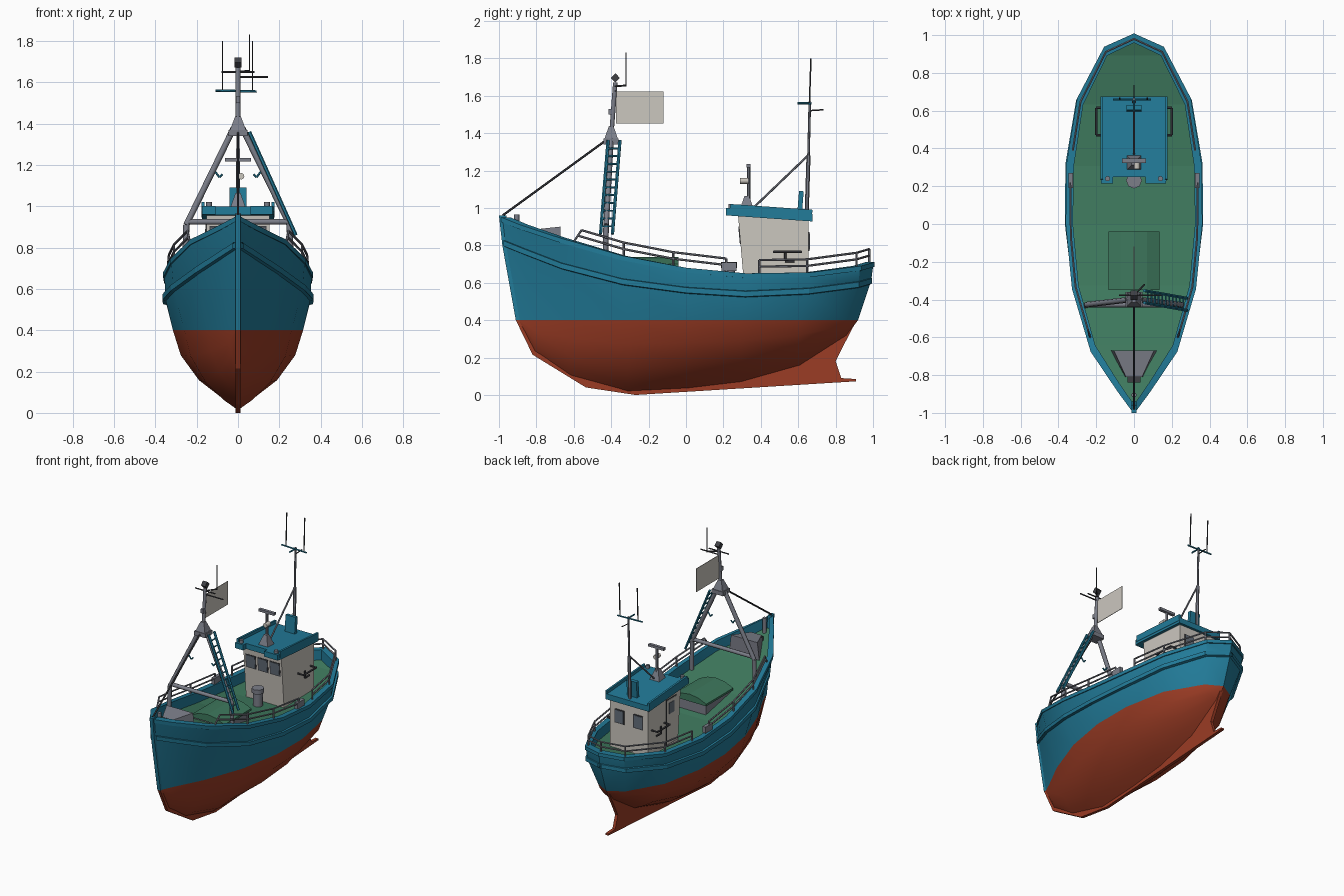
import bpy, bmesh, math
from mathutils import Vector, Matrix

if "Cube" in bpy.data.objects:
    bpy.data.objects.remove(bpy.data.objects["Cube"])

def material(name, rgb):
    m = bpy.data.materials.new(name)
    m.diffuse_color = (*rgb, 1)
    m.use_nodes = True
    m.node_tree.nodes["Principled BSDF"].inputs["Base Color"].default_value = m.diffuse_color
    return m

TEAL = material("teal paint", (0.016, 0.2, 0.32))
RED = material("red antifouling", (0.33, 0.045, 0.018))
GREEN = material("green deck", (0.048, 0.19, 0.11))
CREAM = material("off white", (0.6, 0.57, 0.52))
GREY = material("grey metal", (0.2, 0.21, 0.25))
DARK = material("dark metal", (0.05, 0.052, 0.06))
GLASS = material("window glass", (0.13, 0.16, 0.2))

def finish(name, bm, mats, smooth=None):
    bmesh.ops.recalc_face_normals(bm, faces=bm.faces)
    me = bpy.data.meshes.new(name)
    bm.to_mesh(me)
    bm.free()
    ob = bpy.data.objects.new(name, me)
    bpy.context.collection.objects.link(ob)
    for m in mats:
        me.materials.append(m)
    if smooth:
        bpy.ops.object.select_all(action='DESELECT')
        ob.select_set(True)
        bpy.context.view_layer.objects.active = ob
        bpy.ops.object.shade_smooth_by_angle(angle=math.radians(smooth))
    return ob

def box(name, c, size, mat, rx=0.0, taper=1.0):
    bm = bmesh.new()
    bmesh.ops.create_cube(bm, size=1)
    for v in bm.verts:
        if v.co.z > 0:
            v.co.x *= taper
            v.co.y *= taper
    M = Matrix.Translation(c) @ Matrix.Rotation(rx, 4, 'X') @ Matrix.Diagonal((*size, 1))
    bmesh.ops.transform(bm, matrix=M, verts=bm.verts)
    return finish(name, bm, [mat])

def rods(name, paths, r, mat, n=6, r2=None):
    """Straight round bars along each path of points."""
    bm = bmesh.new()
    for path in paths:
        for a, b in zip(path, path[1:]):
            a, b = Vector(a), Vector(b)
            d = b - a
            M = Matrix.Translation((a + b) / 2) @ d.to_track_quat('Z', 'Y').to_matrix().to_4x4()
            bmesh.ops.create_cone(bm, cap_ends=True, segments=n, radius1=r,
                                  radius2=r if r2 is None else r2, depth=d.length, matrix=M)
    return finish(name, bm, [mat], 50)

def prism(name, pts, mat, offset):
    """Polygon of 3D points extruded by an offset vector."""
    bm = bmesh.new()
    f = bm.faces.new([bm.verts.new(p) for p in pts])
    g = bmesh.ops.extrude_face_region(bm, geom=[f])
    bmesh.ops.translate(bm, vec=offset, verts=[v for v in g['geom'] if isinstance(v, bmesh.types.BMVert)])
    return finish(name, bm, [mat])

def lerp_table(xs, vs, x):
    x = min(max(x, xs[0]), xs[-1])
    for i in range(len(xs) - 1):
        if x <= xs[i + 1]:
            t = (x - xs[i]) / (xs[i + 1] - xs[i])
            return vs[i] + t * (vs[i + 1] - vs[i])

# Hull lines by station
YS = [-0.98, -0.88, -0.67, -0.34, 0, 0.32, 0.66, 0.93, 1.0]
SHEER = [0.95, 0.91, 0.84, 0.745, 0.68, 0.65, 0.655, 0.69, 0.71]
RUB = [0.81, 0.77, 0.69, 0.605, 0.56, 0.54, 0.555, 0.59, 0.61]
W_TOP = [0.012, 0.085, 0.225, 0.322, 0.355, 0.35, 0.295, 0.155, 0]
W_RUB = [0.01, 0.072, 0.195, 0.312, 0.353, 0.35, 0.293, 0.15, 0]
W_WL = [0.008, 0.05, 0.15, 0.26, 0.315, 0.315, 0.255, 0.11, 0]
KY = [-0.9, -0.81, -0.53, -0.27, 0.2, 0.5, 0.8, 0.92]
KZ = [0.4, 0.22, 0.045, 0.012, 0.05, 0.11, 0.24, 0.4]
DEPTH = 0.075

def top_row(inset, drop):
    return [(w * inset, y * (1 - (1 - inset) * 0.45), z - drop) for w, y, z in zip(W_TOP, YS, SHEER)]

wl_y = [-0.9 + (y + 0.98) / 1.98 * 1.82 for y in YS]
rows = [top_row(0.91, DEPTH), top_row(0.91, 0), top_row(1.02, 0), top_row(1.02, 0.025), top_row(1, 0.025)]
rows.append([(w, y * 0.99, z) for w, y, z in zip(W_RUB, YS, RUB)])
rows.append([(w, y, 0.4) for w, y in zip(W_WL, wl_y)])
for f, k in ((0.33, 0.88), (0.66, 0.6), (0.88, 0.27), (1.0, 0.02)):
    rows.append([(w * k, y, 0.4 + (lerp_table(KY, KZ, y) - 0.4) * f) for w, y in zip(W_WL, wl_y)])

bm = bmesh.new()
for s in (-1, 1):
    grid = [[bm.verts.new((s * x, y, z)) for x, y, z in row] for row in rows]
    for j in range(len(rows) - 1):
        for i in range(len(YS) - 1):
            f = bm.faces.new((grid[j][i], grid[j][i + 1], grid[j + 1][i + 1], grid[j + 1][i]))
            f.material_index = 1 if j >= 6 else 0
bmesh.ops.remove_doubles(bm, verts=bm.verts, dist=0.0005)
finish("hull", bm, [TEAL, RED], 32)

# Deck
bm = bmesh.new()
edge = [[bm.verts.new((s * x, y, z)) for x, y, z in rows[0]] for s in (-1, 1)]
for i in range(len(YS) - 1):
    bm.faces.new((edge[0][i], edge[1][i], edge[1][i + 1], edge[0][i + 1]))
bmesh.ops.remove_doubles(bm, verts=bm.verts, dist=0.0005)
finish("deck", bm, [GREEN])

# Rubbing strake
bm = bmesh.new()
for s in (-1, 1):
    sec = [[bm.verts.new((s * (x + dx), y * (1 + dx * 0.4), z + dz)) for x, y, z in rows[5]]
           for dx, dz in ((-0.005, 0.018), (0.013, 0.014), (0.013, -0.014), (-0.005, -0.018))]
    for j in range(4):
        for i in range(len(YS) - 1):
            bm.faces.new((sec[j][i], sec[j][i + 1], sec[(j + 1) % 4][i + 1], sec[(j + 1) % 4][i]))
finish("rubbing_strake", bm, [TEAL])

# Stem post, keel and skeg
stem = [(-1.0, 0.96), (-0.982, 0.8), (-0.91, 0.4), (-0.87, 0.4), (-0.94, 0.8), (-0.96, 0.96)]
keel = [(-0.91, 0.4), (-0.82, 0.215), (-0.535, 0.04), (-0.27, 0.0), (0.91, 0.073), (0.91, 0.085),
        (0.83, 0.09), (0.8, 0.18), (0.84, 0.26), (0.91, 0.395), (0.8, 0.32), (0.4, 0.2),
        (-0.3, 0.1), (-0.5, 0.12), (-0.78, 0.28), (-0.87, 0.4)]
prism("stem_post", [(-0.013, y, z) for y, z in stem], TEAL, (0.026, 0, 0))
prism("keel", [(-0.011, y, z) for y, z in keel], RED, (0.022, 0, 0))

# Bulwark railings
def on_rail(s, y, h):
    return (s * lerp_table(YS, W_TOP, y) * 0.96, y * 0.98, lerp_table(YS, SHEER, y) + h)

fore_y = [-0.57, -0.34, -0.07, 0.22]
aft_y = [0.4, 0.66, 0.93, 1.0]
for s, side in ((-1, "left"), (1, "right")):
    paths = [[on_rail(s, -0.61, 0)] + [on_rail(s, y, 0.07) for y in fore_y] + [on_rail(s, 0.22, 0)],
             [on_rail(s, y, 0.035) for y in [-0.59] + fore_y[1:]]]
    paths += [[on_rail(s, y, 0), on_rail(s, y, 0.07)] for y in fore_y[1:3]]
    rods(side + "_fore_railing", paths, 0.006, GREY)
    paths = [[on_rail(s, y, h) for y in aft_y] for h in (0.035, 0.07)]
    paths += [[on_rail(s, y, 0), on_rail(s, y, 0.07)] for y in aft_y]
    rods(side + "_aft_railing", paths, 0.006, GREY)

# Wheelhouse walls with raked front
wall = [(0.312, 0.57), (0.278, 0.965), (0.655, 0.94), (0.655, 0.57)]
prism("wheelhouse", [(-0.153, y, z) for y, z in wall], CREAM, (0.306, 0, 0))
# Roof sloping aft, with a notched front edge
outline = [(-0.175, 0.215), (-0.11, 0.215), (-0.11, 0.25), (0.06, 0.25), (0.06, 0.215), (0.168, 0.215),
           (0.175, 0.25), (0.175, 0.675), (-0.175, 0.675)]
prism("roof", [(x, y, 0.96 - (y - 0.215) * 0.07) for x, y in outline], TEAL, (0, 0, 0.04))
for s in (-1, 1):
    box("roof_edge", (s * 0.17, 0.455, 0.983), (0.014, 0.44, 0.045), TEAL, -0.07)

# Front and back windows
rake = math.atan(0.034 / 0.395)
for x in (-0.097, 0, 0.097):
    box("front_window_frame", (x, 0.2905, 0.855), (0.084, 0.009, 0.1), DARK, rake)
    box("front_window", (x, 0.288, 0.855), (0.07, 0.009, 0.086), GLASS, rake)
for x in (-0.075, 0.075):
    box("back_window_frame", (x, 0.656, 0.82), (0.078, 0.008, 0.1), DARK)
    box("back_window", (x, 0.658, 0.82), (0.064, 0.008, 0.086), GLASS)
# Left side door
box("door_frame", (-0.153, 0.39, 0.755), (0.006, 0.12, 0.33), DARK)
box("door", (-0.155, 0.39, 0.755), (0.006, 0.108, 0.318), CREAM)
box("door_window", (-0.157, 0.39, 0.85), (0.006, 0.06, 0.08), GLASS)
# Side brackets
for s in (-1, 1):
    rods("side_bracket", [[(s * 0.15, 0.47, 0.765), (s * 0.2, 0.47, 0.765), (s * 0.2, 0.615, 0.765),
                           (s * 0.15, 0.615, 0.765)],
                          [(s * 0.17, 0.53, 0.765), (s * 0.17, 0.53, 0.715), (s * 0.17, 0.58, 0.715)]], 0.007, DARK)

# Roof gear: funnel panel, radar, lamps
box("funnel", (0, 0.612, 1.03), (0.08, 0.025, 0.12), TEAL, -0.08)
box("radar_base", (0, 0.325, 1.025), (0.08, 0.08, 0.08), GREY, 0, 0.3)
rods("radar_post", [[(0, 0.335, 1.03), (0, 0.335, 1.215)]], 0.009, GREY)
box("radar_bar", (0, 0.335, 1.225), (0.125, 0.022, 0.018), GREY)
rods("horn", [[(0.015, 0.29, 1.145), (0.015, 0.335, 1.145)]], 0.016, CREAM, 8)
for x in (-0.14, 0.14):
    rods("roof_lamp", [[(x, 0.24, 0.99), (x, 0.24, 1.02)]], 0.014, GREY, 8)

# Aft mast with aerials and stay
rods("aft_mast", [[(0, 0.645, 0.96), (0, 0.655, 1.28)]], 0.011, GREY)
rods("aft_mast_top", [[(0, 0.655, 1.28), (0, 0.662, 1.57)]], 0.007, GREY)
rods("aft_stay", [[(0, 0.652, 1.28), (0, 0.37, 1.01)]], 0.006, GREY)
rods("aerial_yard", [[(-0.11, 0.66, 1.56), (0.09, 0.66, 1.555)], [(0, 0.595, 1.56), (0, 0.67, 1.56)]], 0.006, TEAL)
rods("aerials", [[(-0.075, 0.66, 1.56), (-0.075, 0.668, 1.8)], [(0.07, 0.66, 1.56), (0.07, 0.668, 1.8)],
                 [(0, 0.662, 1.52), (0, 0.735, 1.525)]], 0.004, DARK)

# Fore mast frame
APEX = (0, -0.4, 1.38)
for s in (-1, 1):
    rods("mast_leg", [[(s * 0.02, -0.4, 1.38), (s * 0.25, -0.427, 0.91), (s * 0.255, -0.432, 0.7)]], 0.015, GREY, 8)
    rods("mast_hook", [[(s * 0.12, -0.41, 1.18), (s * 0.09, -0.41, 1.14), (s * 0.075, -0.41, 1.155)]], 0.005, TEAL)
rods("mast_crossbar", [[(-0.25, -0.427, 0.925), (0.25, -0.427, 0.925)]], 0.014, GREY, 8)
box("mast_head", (0, -0.4, 1.355), (0.09, 0.08, 0.03), GREY)
box("mast_head_cone", (0, -0.4, 1.4), (0.08, 0.075, 0.07), GREY, 0, 0.35)
rods("fore_mast", [[APEX, (0, -0.378, 1.67)]], 0.012, GREY, 8)
box("mast_lamp", (0, -0.378, 1.695), (0.035, 0.035, 0.035), DARK, 0.78)
box("mast_lamp_low", (0, -0.4, 1.515), (0.02, 0.03, 0.03), GREY)
rods("fore_yard", [[(-0.08, -0.378, 1.65), (0.08, -0.378, 1.65)], [(0, -0.378, 1.65), (0.055, -0.32, 1.655)],
                   [(0, -0.378, 1.625), (0.145, -0.378, 1.625)]], 0.005, DARK)
rods("fore_aerial", [[(0.055, -0.32, 1.65), (0.055, -0.32, 1.83)]], 0.003, DARK)
rods("forestay", [[(0, -0.43, 1.36), (0, -0.98, 0.96)]], 0.006, DARK)
box("signal_flag", (0, -0.247, 1.537), (0.004, 0.255, 0.17), CREAM)

# Ladder on the right mast leg
def ladder(t, dy):
    return (0.055 + 0.225 * t, -0.385 - 0.04 * t + dy, 1.36 - 0.5 * t)
rods("ladder_rails", [[ladder(0, d), ladder(1, d)] for d in (-0.032, 0.032)], 0.009, TEAL)
rods("ladder_rungs", [[ladder(i / 12, -0.032), ladder(i / 12, 0.032)] for i in range(1, 12)], 0.005, TEAL)

# Cargo hatch with curved lid
box("hatch_coaming", (0, -0.195, 0.645), (0.25, 0.29, 0.1), GREY)
lid = [(-0.135, 0.685), (-0.135, 0.7), (-0.07, 0.728), (0, 0.738), (0.07, 0.728), (0.135, 0.7), (0.135, 0.685)]
prism("hatch_lid", [(x, -0.35, z) for x, z in lid], GREEN, (0, 0.31, 0))

# Bow locker, windlass, bollard and capstan
plan = [(-0.125, -0.67), (-0.05, -0.81), (0.05, -0.81), (0.125, -0.67)]
bm = bmesh.new()
low = [bm.verts.new((x, y, 0.74)) for x, y in plan]
high = [bm.verts.new((x * 0.85, y, 0.9 + (-0.67 - y) * 0.25 - (0.05 if y < -0.7 else 0))) for x, y in plan]
bm.faces.new(low)
bm.faces.new(high)
for i in range(4):
    bm.faces.new((low[i], low[(i + 1) % 4], high[(i + 1) % 4], high[i]))
finish("bow_locker", bm, [GREY])
box("windlass", (0, -0.815, 0.83), (0.07, 0.05, 0.07), DARK)
rods("bollard", [[(0, -0.905, 0.82), (0, -0.905, 0.965)]], 0.014, GREY, 8)
rods("capstan", [[(0, 0.23, 0.58), (0, 0.23, 0.69)]], 0.032, GREY, 8)
rods("capstan_head", [[(0, 0.23, 0.68), (0, 0.23, 0.712)]], 0.042, GREY, 8)
for s in (-1, 1):
    box("fairlead", (s * 0.335, 0.23, 0.685), (0.025, 0.08, 0.045), GREY)
